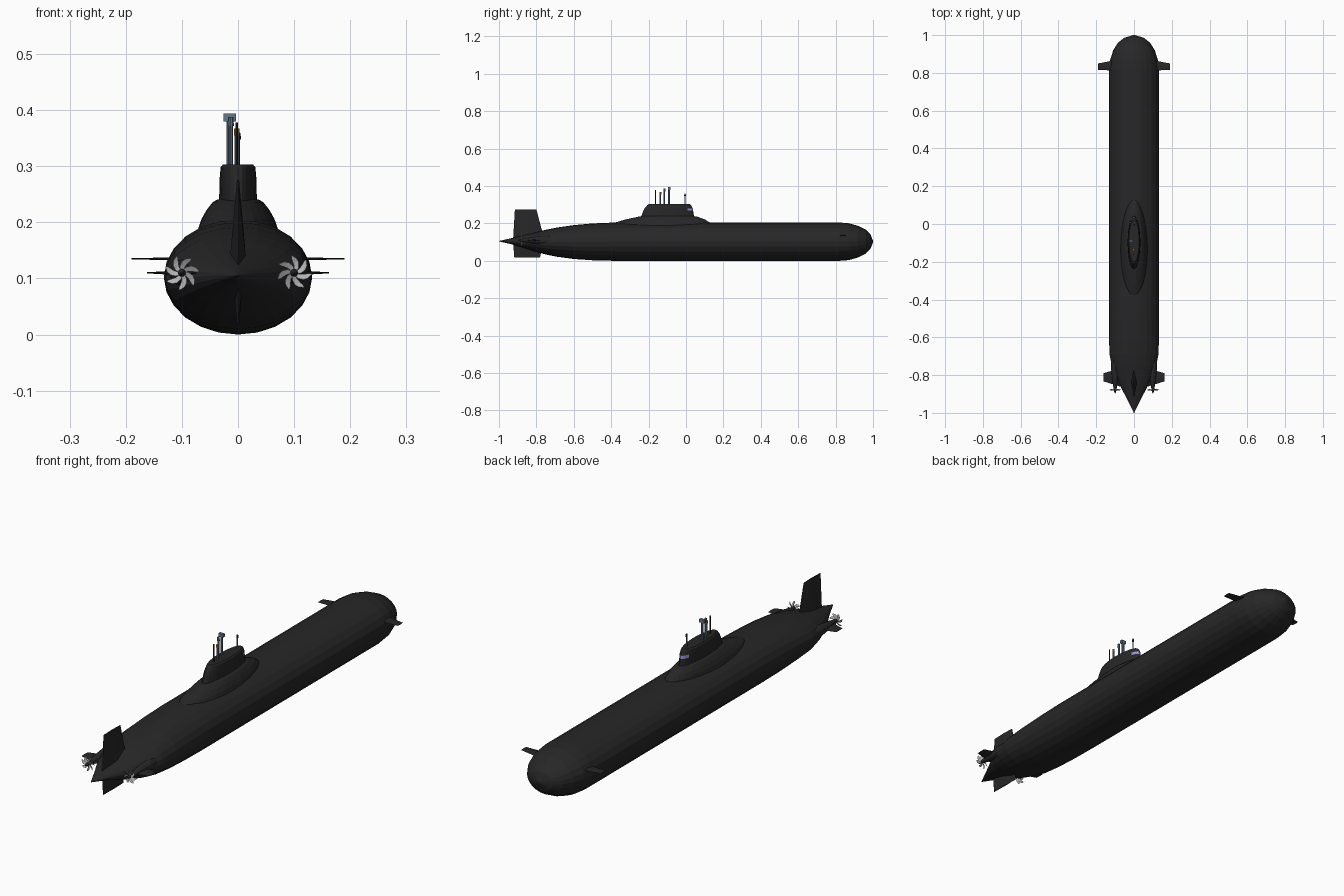
import bpy, bmesh
from math import sin, cos, pi

if "Cube" in bpy.data.objects:
    bpy.data.objects.remove(bpy.data.objects["Cube"])


def material(name, rgb):
    m = bpy.data.materials.new(name)
    m.diffuse_color = (*rgb, 1)
    m.use_nodes = True
    m.node_tree.nodes["Principled BSDF"].inputs["Base Color"].default_value = m.diffuse_color
    return m


BLACK = material("hull_black", (0.02, 0.02, 0.02))
STEEL = material("mast_steel", (0.13, 0.18, 0.25))
PROP = material("propeller_metal", (0.45, 0.45, 0.45))
GLASS = material("window_glass", (0.3, 0.3, 0.65))
AMBER = material("lamp_amber", (0.7, 0.3, 0.05))


def finish(name, bm, *mats):
    bmesh.ops.recalc_face_normals(bm, faces=bm.faces)
    me = bpy.data.meshes.new(name)
    bm.to_mesh(me)
    bm.free()
    ob = bpy.data.objects.new(name, me)
    bpy.context.collection.objects.link(ob)
    for m in mats:
        me.materials.append(m)
    return ob


def loft(rings):
    """Skin a list of equal-length closed rings and cap both ends."""
    bm = bmesh.new()
    vs = [[bm.verts.new(p) for p in r] for r in rings]
    n = len(vs[0])
    for a, b in zip(vs, vs[1:]):
        for i in range(n):
            j = (i + 1) % n
            bm.faces.new((a[i], a[j], b[j], b[i]))
    bm.faces.new(vs[0])
    bm.faces.new(vs[-1])
    return bm


def ring_y(y, w, z0, z1, n, x=0):
    """Upright elliptical section of a body running along y."""
    return [(x + w * cos(2 * pi * i / n), y,
             (z0 + z1) / 2 + (z1 - z0) / 2 * sin(2 * pi * i / n)) for i in range(n)]


def ring_z(z, y0, y1, w, n=28):
    """Level elliptical section of a tower."""
    return [(w * sin(2 * pi * i / n),
             (y0 + y1) / 2 + (y1 - y0) / 2 * cos(2 * pi * i / n), z) for i in range(n)]


def fin(name, root, tip, axis, sign=1):
    """Diamond-section fin; root/tip = (span, level, lead y, trail y, half thickness)."""
    rings = []
    for s, c, le, te, t in (root, tip):
        mid = le + (te - le) * 0.45
        pts = [(le, 0), (mid, t), (te, 0), (mid, -t)]
        rings.append([(sign * s, y, c + d) if axis == "x" else (c + d, y, s) for y, d in pts])
    finish(name, loft(rings), BLACK)


# hull: y, half width, bottom, top
hull = [(-1.0, .001, .104, .106), (-.93, .035, .088, .122), (-.86, .072, .066, .139),
        (-.80, .100, .048, .153), (-.75, .117, .034, .166), (-.69, .130, .022, .178),
        (-.60, .132, .010, .191), (-.50, .132, .003, .200), (-.38, .132, 0, .205),
        (.20, .132, 0, .205), (.82, .132, 0, .205), (.87, .126, .004, .201),
        (.92, .110, .018, .187), (.96, .085, .038, .168), (.985, .053, .062, .144),
        (1.0, .006, .098, .108)]
finish("hull", loft([ring_y(y, w, a, b, 24) for y, w, a, b in hull]), BLACK)

# fairing under the sail
fairing = [(.180, -.42, .14, .074), (.206, -.375, .125, .065), (.222, -.32, .10, .056),
           (.236, -.255, .06, .045), (.241, -.22, .03, .036)]
finish("sail_fairing", loft([ring_z(*r) for r in fairing]), BLACK)

# sail with a band of bridge windows round its leading edge
sail = [(.225, -.245, .045, .034), (.268, -.228, .038, .033), (.281, -.221, .036, .0325),
        (.298, -.207, .027, .031), (.303, -.20, .02, .027)]
bm = loft([ring_z(*r) for r in sail])
bm.faces.ensure_lookup_table()
for f in bm.faces:
    c = f.calc_center_median()
    if .27 < c.z < .28 and c.y > 0:
        f.material_index = 1
finish("sail", bm, BLACK, GLASS)

# rudders
fin("upper_rudder", (.105, 0, -.755, -.925, .017), (.275, 0, -.80, -.915, .002), "z")
fin("lower_rudder", (.105, 0, -.765, -.925, .010), (.018, 0, -.78, -.918, .002), "z")


def propeller(name, x, y, z, s):
    bm = bmesh.new()
    for k in range(7):
        rows = []
        for r, w in ((.004, .0025), (.012, .0045), (.020, .0055), (.026, .0045), (.031, .0008)):
            a = 2 * pi * k / 7 + s * 26 * r
            rows.append([bm.verts.new((x + r * cos(a) - e * w * sin(a),
                                       y + e * s * w * .5,
                                       z + r * sin(a) + e * w * cos(a))) for e in (-1, 1)])
        for p, q in zip(rows, rows[1:]):
            bm.faces.new((p[0], p[1], q[1], q[0]))
    ob = finish(name, bm, PROP)
    mod = ob.modifiers.new("thickness", "SOLIDIFY")
    mod.thickness = .0015
    mod.offset = 0


# paired parts: planes, shaft pods, propellers
for s, side in ((1, "right"), (-1, "left")):
    fin(side + "_bow_plane", (.10, .135, .867, .813, .003), (.19, .135, .85, .815, .001), "x", s)
    fin(side + "_stern_plane", (.075, .11, -.765, -.86, .006), (.162, .11, -.79, -.833, .001), "x", s)
    pod = [(-.66, .004, .004), (-.70, .020, .024), (-.76, .022, .024), (-.82, .016, .017),
           (-.865, .009, .009), (-.885, .006, .006), (-.897, .0008, .0008)]
    finish(side + "_shaft_pod",
           loft([ring_y(y, w, .11 - h, .11 + h, 12, s * .1) for y, w, h in pod]), BLACK)
    propeller(side + "_propeller", s * .1, -.878, .11, s)


def cylinder(name, x, y, z0, z1, r, mat, r2=None):
    bm = bmesh.new()
    bmesh.ops.create_cone(bm, cap_ends=True, segments=10, radius1=r,
                          radius2=r if r2 is None else r2, depth=z1 - z0)
    bmesh.ops.translate(bm, verts=bm.verts, vec=(x, y, (z0 + z1) / 2))
    finish(name, bm, mat)


def box(name, x, y, z, sx, sy, sz, mat):
    bm = bmesh.new()
    bmesh.ops.create_cube(bm, size=1)
    bmesh.ops.scale(bm, verts=bm.verts, vec=(sx, sy, sz))
    bmesh.ops.translate(bm, verts=bm.verts, vec=(x, y, z))
    finish(name, bm, mat)


# masts
cylinder("periscope", -.015, -.09, .295, .383, .0055, STEEL)
box("periscope_head", -.015, -.09, .387, .022, .012, .014, STEEL)
cylinder("radar_mast", -.013, -.115, .295, .372, .004, STEEL)
cylinder("radar_mast_head", -.013, -.115, .372, .388, .006, STEEL, .005)
cylinder("snorkel", -.002, -.137, .295, .355, .0045, STEEL)
cylinder("snorkel_lamp", -.002, -.137, .355, .367, .005, AMBER)
cylinder("rear_antenna", -.002, -.162, .295, .378, .0025, BLACK)
cylinder("front_antenna", .001, -.005, .295, .348, .003, STEEL)
cylinder("front_antenna_tip", .001, -.005, .348, .360, .005, BLACK, .003)
